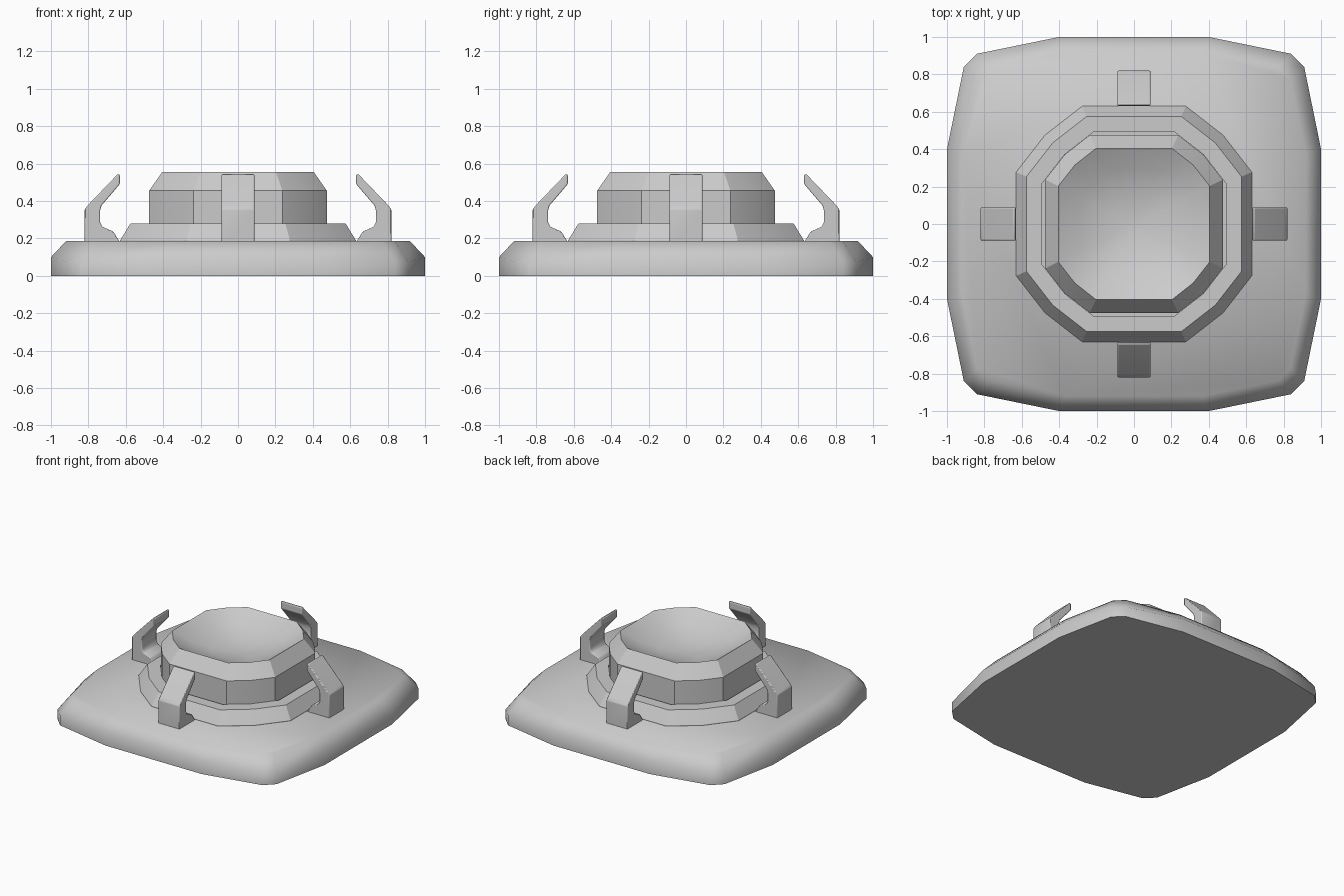
import bpy, bmesh
from math import radians, pi
from mathutils import Matrix

cube = bpy.data.objects.get("Cube")
if cube:
    bpy.data.objects.remove(cube, do_unlink=True)

grey = bpy.data.materials.new("plain grey")
grey.use_nodes = True
colour = (0.6, 0.6, 0.6, 1)
grey.diffuse_color = colour
grey.node_tree.nodes["Principled BSDF"].inputs["Base Color"].default_value = colour


def finish(bm, name, angle, bevel=0):
    """Turn a bmesh into a shaded object."""
    bmesh.ops.recalc_face_normals(bm, faces=bm.faces)
    mesh = bpy.data.meshes.new(name)
    bm.to_mesh(mesh)
    bm.free()
    obj = bpy.data.objects.new(name, mesh)
    bpy.context.collection.objects.link(obj)
    mesh.materials.append(grey)
    if bevel:
        mod = obj.modifiers.new("rounded edges", "BEVEL")
        mod.width = bevel
        mod.segments = 2
        mod.limit_method = "ANGLE"
    bpy.ops.object.select_all(action="DESELECT")
    obj.select_set(True)
    bpy.context.view_layer.objects.active = obj
    bpy.ops.object.shade_smooth_by_angle(angle=radians(angle))
    return obj


def outline(quarter):
    """Repeat a quarter outline around z."""
    pts = []
    for _ in range(4):
        pts += quarter
        quarter = [(-y, x) for x, y in quarter]
    return pts


def loft(quarter, profile):
    """Stack scaled copies of an outline; profile holds (scale, height)."""
    bm = bmesh.new()
    pts = outline(quarter)
    rings = [[bm.verts.new((x * s, y * s, z)) for x, y in pts] for s, z in profile]
    n = len(pts)
    for low, high in zip(rings, rings[1:]):
        for i in range(n):
            j = (i + 1) % n
            bm.faces.new((low[i], low[j], high[j], high[i]))
    bm.faces.new(rings[0][::-1])
    bm.faces.new(rings[-1])
    return bm


# Base slab with a sloping rim that dips at the corners
bm = loft([(1, 0.4), (0.91, 0.84), (0.84, 0.91), (0.4, 1)],
          [(1, 0), (1, 0.1), (0.92, 0.185)])
for v in bm.verts:
    if abs(v.co.z - 0.1) < 0.01 and min(abs(v.co.x), abs(v.co.y)) > 0.6:
        v.co.z = 0.075
finish(bm, "base", 60)

# Collar with a narrow groove at its inner edge
finish(loft([(1, 0.44), (0.755, 0.755), (0.44, 1)],
            [(0.63, 0.17), (0.63, 0.19), (0.575, 0.28), (0.492, 0.28), (0.492, 0.24)]),
       "collar", 20)

# Drum with a tapered lip and a dished top
finish(loft([(1, 0.5), (0.78, 0.78), (0.5, 1)],
            [(0.475, 0.2), (0.475, 0.455), (0.405, 0.555),
             (0.29, 0.485), (0.16, 0.44), (0.04, 0.425)]),
       "drum", 27)

# Four claws leaning over the drum
claw = [(0.635, 0.175), (0.82, 0.175), (0.82, 0.355), (0.805, 0.375),
        (0.642, 0.545), (0.632, 0.54), (0.632, 0.49), (0.73, 0.375),
        (0.737, 0.35), (0.737, 0.285), (0.725, 0.262), (0.667, 0.237), (0.638, 0.19)]
for k, side in enumerate(("left", "back", "right", "front")):
    bm = bmesh.new()
    face = bm.faces.new([bm.verts.new((x, -0.088, z)) for x, z in claw])
    out = bmesh.ops.extrude_face_region(bm, geom=[face])
    moved = [g for g in out["geom"] if isinstance(g, bmesh.types.BMVert)]
    bmesh.ops.translate(bm, verts=moved, vec=(0, 0.176, 0))
    bmesh.ops.rotate(bm, verts=bm.verts, cent=(0, 0, 0),
                     matrix=Matrix.Rotation(k * pi / 2, 3, "Z"))
    finish(bm, side + "_claw", 40, bevel=0.014)
